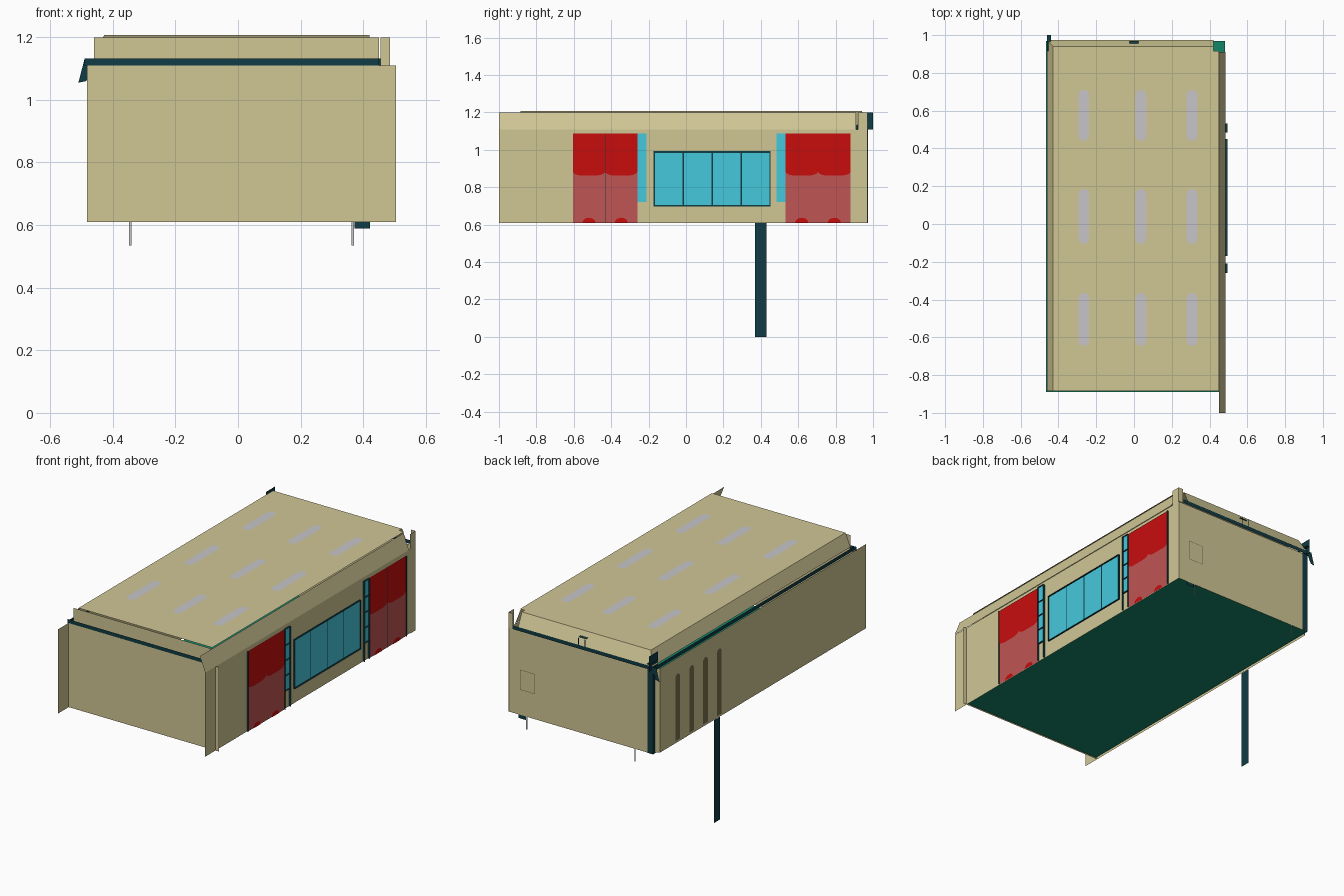
import bpy
import math

if "Cube" in bpy.data.objects:
    bpy.data.objects.remove(bpy.data.objects["Cube"])

# ---- materials ----
def material(name, rgb):
    m = bpy.data.materials.new(name)
    m.diffuse_color = (*rgb, 1)
    m.use_nodes = True
    m.node_tree.nodes["Principled BSDF"].inputs["Base Color"].default_value = m.diffuse_color
    return m

BEIGE = material("beige_wall", (0.63, 0.57, 0.30))
TEAL = material("dark_teal_trim", (0.005, 0.045, 0.058))
GREEN = material("green_floor", (0.007, 0.24, 0.14))
CYAN = material("cyan_glass", (0.06, 0.58, 0.72))
RED = material("red_door", (0.58, 0.004, 0.004))
PINK = material("pink_door", (0.53, 0.09, 0.09))
GREY = material("light_grey", (0.57, 0.56, 0.58))
BROWN = material("dark_olive_slot", (0.19, 0.16, 0.07))

# ---- helpers: sheet-panel construction ----
def sheet(name, faces, mat):
    verts, idx = [], []
    for f in faces:
        idx.append(list(range(len(verts), len(verts) + len(f))))
        verts += f
    me = bpy.data.meshes.new(name)
    me.from_pydata(verts, [], idx)
    me.materials.append(mat)
    ob = bpy.data.objects.new(name, me)
    bpy.context.collection.objects.link(ob)
    return ob

def rect_x(x, y0, y1, z0, z1):      # panel facing +x, flip by swapping y
    return [(x, y0, z0), (x, y1, z0), (x, y1, z1), (x, y0, z1)]

def rect_y(y, x0, x1, z0, z1):      # panel facing -y, flip by swapping x
    return [(x0, y, z0), (x1, y, z0), (x1, y, z1), (x0, y, z1)]

def arc(cx, cy, rx, ry, a0, a1, n=8):
    return [(cx + rx * math.cos(math.radians(a0 + (a1 - a0) * i / n)),
             cy + ry * math.sin(math.radians(a0 + (a1 - a0) * i / n))) for i in range(n + 1)]

B, T, TOP = 0.61, 1.11, 1.207       # floor, wall top, roof
XL, XR, YF, YB = -0.482, 0.482, -0.9, 0.97

# ---- floor ----
sheet("floor", [[(-0.465, -0.89, B), (-0.465, YB, B), (XR, YB, B), (XR, -0.89, B)]], GREEN)

# ---- walls ----
sheet("front_wall", [rect_y(YF, XL, 0.505, B, T)], BEIGE)
sheet("back_wall", [rect_y(YB, XR, -0.44, B, T)], BEIGE)
sheet("right_wall", [rect_x(XR, -1, YB, B, T)], BEIGE)
sheet("left_wall", [rect_x(XL, 0.93, -1, B, T)], BEIGE)
sheet("left_corner_chamfer", [[(-0.44, YB, B), (XL, 0.93, B), (XL, 0.93, T), (-0.44, YB, T)]], BEIGE)
sheet("right_corner_post", [rect_x(0.486, 0.92, YB, B, 1.2), rect_y(YB + 0.002, 0.486, 0.455, T, 1.2)], BEIGE)
sheet("left_corner_post", [rect_y(YB + 0.003, -0.43, -0.465, B, T),
                           rect_x(-0.465, YB + 0.003, 0.955, B, T)], TEAL)

# ---- roof with a notched corner, and sloping cornice bands ----
sheet("roof", [[(-0.428, -0.885, TOP), (0.45, -0.885, TOP), (0.45, 0.915, TOP),
                (0.42, 0.915, TOP), (0.42, 0.94, TOP), (-0.428, 0.94, TOP)]], BEIGE)
sheet("left_cornice", [[(-0.46, 0.975, 1.13), (-0.46, -0.885, 1.13),
                        (-0.428, -0.885, TOP), (-0.428, 0.94, TOP)]], BEIGE)
sheet("back_cornice", [[(0.42, 0.975, 1.13), (-0.46, 0.975, 1.13),
                        (-0.428, 0.94, TOP), (0.42, 0.94, TOP)]], BEIGE)
sheet("front_cornice", [rect_y(-0.887, -0.46, 0.45, 1.12, 1.2)], BEIGE)
sheet("right_cornice", [[(0.485, -1, T), (0.485, 0.91, T), (0.45, 0.91, 1.2), (0.45, -1, 1.2)]], BEIGE)

# ---- dark gutter line round three sides ----
sheet("gutter", [rect_y(YF - 0.002, -0.49, 0.45, T, 1.132),
                 rect_y(0.977, 0.455, -0.46, T, 1.132),
                 rect_x(-0.475, 0.975, YF, T, 1.132)], TEAL)
sheet("gutter_corner", [[(-0.45, 0.978, 1.132), (-0.49, 0.978, 1.132),
                         (-0.51, 0.978, 1.055), (-0.485, 0.978, 1.06)],
                        rect_x(-0.458, 1.0, 0.915, T, 1.2),
                        [(-0.46, 0.915, 1.15), (-0.44, 0.915, 1.15), (-0.44, 1.0, 1.15), (-0.46, 1.0, 1.15)]], TEAL)

# ---- rooflights: nine capsules ----
lights = []
for cx in (-0.265, 0.037, 0.307):
    for y0, y1 in ((-0.645, -0.365), (-0.105, 0.185), (0.44, 0.71)):
        r = 0.028
        pts = arc(cx, y1 - r, r, r, 0, 180) + arc(cx, y0 + r, r, r, 180, 360)
        lights.append([(x, y, TOP + 0.003) for x, y in pts])
sheet("rooflights", lights, GREY)

# ---- doors on the right side: two leaves each, with a scalloped colour edge ----
def door(name, y0, y1):
    mid, z1 = (y0 + y1) / 2, 1.087
    sheet(name + "_lower", [rect_x(0.486, y0, y1, B, z1)], PINK)
    upper, feet = [], []
    for a, b in ((y0, mid), (mid, y1)):
        r = 0.05
        pts = arc(a + r, 0.885, r, 0.022, 180, 270, 5) + arc(b - r, 0.885, r, 0.022, 270, 360, 5)
        upper.append([(0.4885, y, z) for y, z in pts + [(b, z1), (a, z1)]])
        feet.append([(0.4885, y, z) for y, z in arc((a + b) / 2, B, 0.035, 0.027, 0, 180)])
    sheet(name + "_upper", upper, RED)
    sheet(name + "_foot_patches", feet, RED)
    # frame fins stand out from the wall, seen only at an angle
    sheet(name + "_frame", [[(0.483, y, B), (0.493, y, B), (0.493, y, z1), (0.483, y, z1)]
                            for y in (y0, y1)] + [rect_x(0.4895, mid - 0.001, mid + 0.001, B, z1)], TEAL)

def side_light(name, y0, y1):
    sheet(name, [rect_x(0.486, y0, y1, 0.72, 1.087)], CYAN)
    sheet(name + "_bars", [[(0.483, y0, z), (0.495, y0, z), (0.495, y1, z), (0.483, y1, z)]
                           for z in (0.72, 0.81, 0.90, 0.99, 1.087)] +
          [[(0.483, y, B), (0.495, y, B), (0.495, y, 1.087), (0.483, y, 1.087)] for y in (y0, y1)], TEAL)

door("front_door", -0.605, -0.26)
side_light("front_side_light", -0.26, -0.21)
side_light("rear_side_light", 0.485, 0.532)
door("rear_door", 0.532, 0.88)

# ---- four-pane window ----
w0, w1, wz0, wz1 = -0.17, 0.45, 0.70, 0.99
sheet("window_frame", [rect_x(0.485, w0 - 0.003, w1 + 0.003, wz0 - 0.003, wz1 + 0.003)] +
      [[(0.483, y, wz0), (0.494, y, wz0), (0.494, y, wz1), (0.483, y, wz1)] for y in (w0, w1)] +
      [[(0.483, w0, z), (0.494, w0, z), (0.494, w1, z), (0.483, w1, z)] for z in (wz0, wz1)], TEAL)
step = (w1 - w0) / 4
sheet("window_panes", [rect_x(0.488, w0 + i * step + 0.004, w0 + (i + 1) * step - 0.004,
                              wz0 + 0.006, wz1 - 0.006) for i in range(4)], CYAN)

# ---- slots with round tops on the left side ----
slots = []
for cy in (0.77, 0.64, 0.51, 0.38):
    pts = [(cy + 0.022, 0.625)] + arc(cy, 0.995, 0.022, 0.022, 0, 180) + [(cy - 0.022, 0.625)]
    slots.append([(XL - 0.003, y, z) for y, z in reversed(pts)])
sheet("left_slots", slots, BROWN)

# ---- flat pole below the left wall ----
sheet("support_pole", [rect_x(XL - 0.002, 0.43, 0.37, 0, B)], TEAL)

# ---- back details: hanging legs, tag, hatch outline, lamp ----
sheet("back_legs", [rect_y(YB, x + 0.004, x - 0.004, 0.535, B) for x in (-0.345, 0.367)], GREY)
sheet("back_tag", [rect_y(YB, 0.422, 0.373, 0.589, B)], TEAL)
hx0, hx1, hz0, hz1, t = 0.31, 0.41, 0.76, 0.88, 0.003
sheet("hatch_outline", [rect_y(YB + 0.003, hx1, hx0, z, z + t) for z in (hz0, hz1 - t)] +
      [rect_y(YB + 0.003, x + t, x, hz0, hz1) for x in (hx0, hx1 - t)], BROWN)
sheet("back_lamp", [rect_y(0.979, 0.025, 0.019, 1.13, 1.175), rect_y(0.979, -0.019, -0.025, 1.13, 1.175),
                    [(-0.025, 0.955, 1.178), (0.025, 0.955, 1.178), (0.025, 0.968, 1.175), (-0.025, 0.968, 1.175)]], TEAL)
